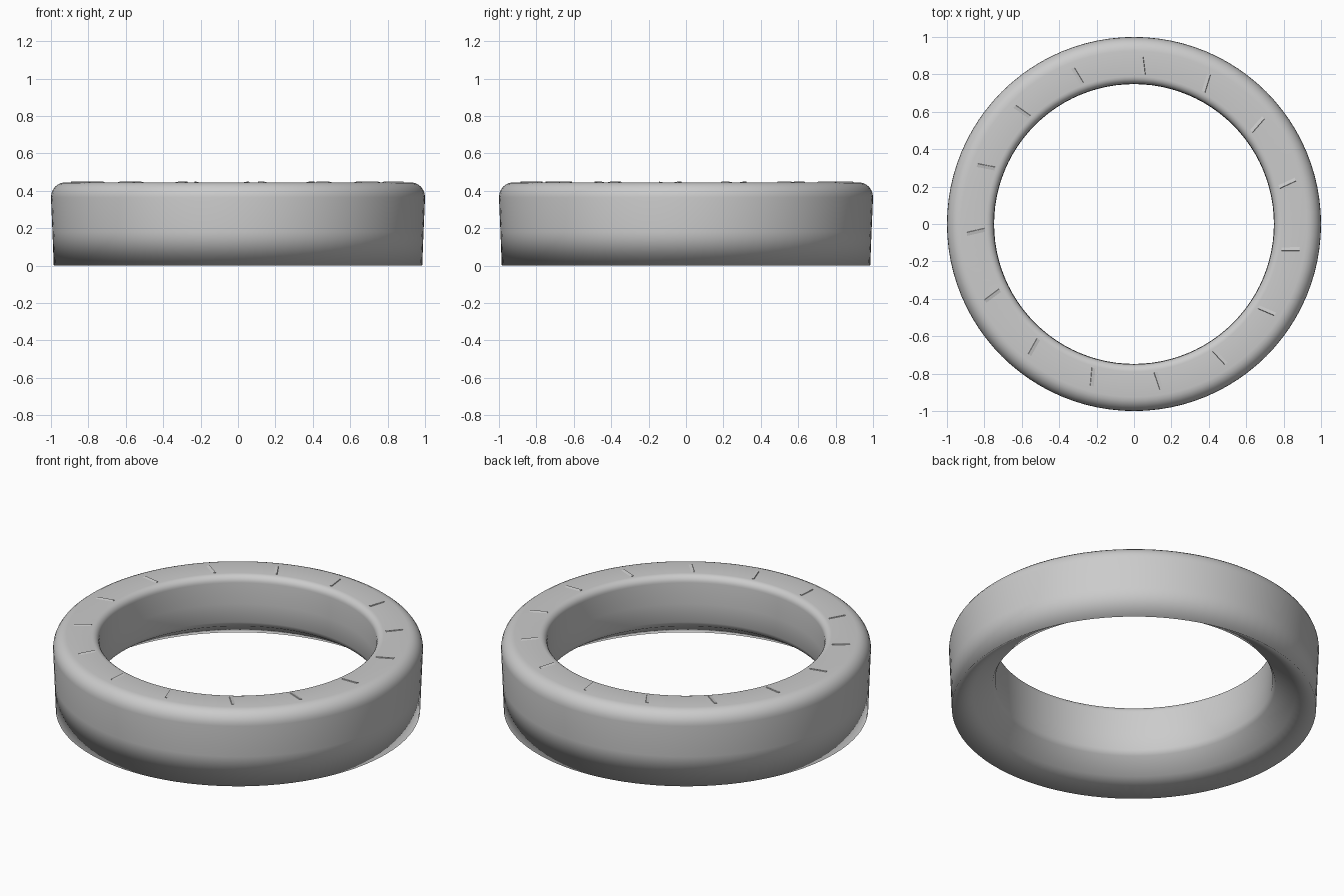
import bpy, bmesh, math
from mathutils import Matrix, Vector

if "Cube" in bpy.data.objects:
    bpy.data.objects.remove(bpy.data.objects["Cube"])


def make_object(name, bm):
    mesh = bpy.data.meshes.new(name)
    bmesh.ops.recalc_face_normals(bm, faces=bm.faces)
    bm.to_mesh(mesh)
    bm.free()
    obj = bpy.data.objects.new(name, mesh)
    bpy.context.collection.objects.link(obj)
    return obj


# Ring: closed cross-section (radius, height) turned about z
STEPS = 96
TOP = 0.445


def fillet(cx, cz, rx, rz, a0, a1, n=6):
    return [(cx + rx * math.cos(math.radians(a0 + (a1 - a0) * i / n)),
             cz + rz * math.sin(math.radians(a0 + (a1 - a0) * i / n)))
            for i in range(n + 1)]


profile = [(0.985, 0.0), (0.992, 0.18)]
profile += fillet(0.925, 0.365, 0.075, TOP - 0.365, 0, 90)
profile += fillet(0.79, 0.405, 0.04, TOP - 0.405, 90, 180)
profile += [(0.748, 0.28), (0.75, 0.17), (0.765, 0.14), (0.87, 0.073)]

bm = bmesh.new()
rings = []
for i in range(STEPS):
    a = 2 * math.pi * i / STEPS
    rings.append([bm.verts.new((r * math.cos(a), r * math.sin(a), z)) for r, z in profile])
n = len(profile)
for i in range(STEPS):
    p, q = rings[i], rings[(i + 1) % STEPS]
    for j in range(n):
        k = (j + 1) % n
        bm.faces.new((p[j], q[j], q[k], p[k]))
for f in bm.faces:
    f.smooth = True
make_object("ring_body", bm)

# Fifteen small ramped ridges around the flat top
bm = bmesh.new()
for i in range(15):
    rot = Matrix.Rotation(math.radians(87.3 + 24 * i), 4, 'Z')
    pts = []
    for r, skew in ((0.80, -0.008), (0.895, 0.008)):
        for t, z in ((-0.018, TOP - 0.004), (-0.014, TOP + 0.004), (0.022, TOP - 0.004)):
            pts.append(bm.verts.new(rot @ Vector((r, t + skew, z))))
    a, b, c, d, e, f = pts
    for face in ((a, b, c), (d, f, e), (a, d, e, b), (b, e, f, c), (c, f, d, a)):
        bm.faces.new(face)
make_object("top_ridges", bm)
